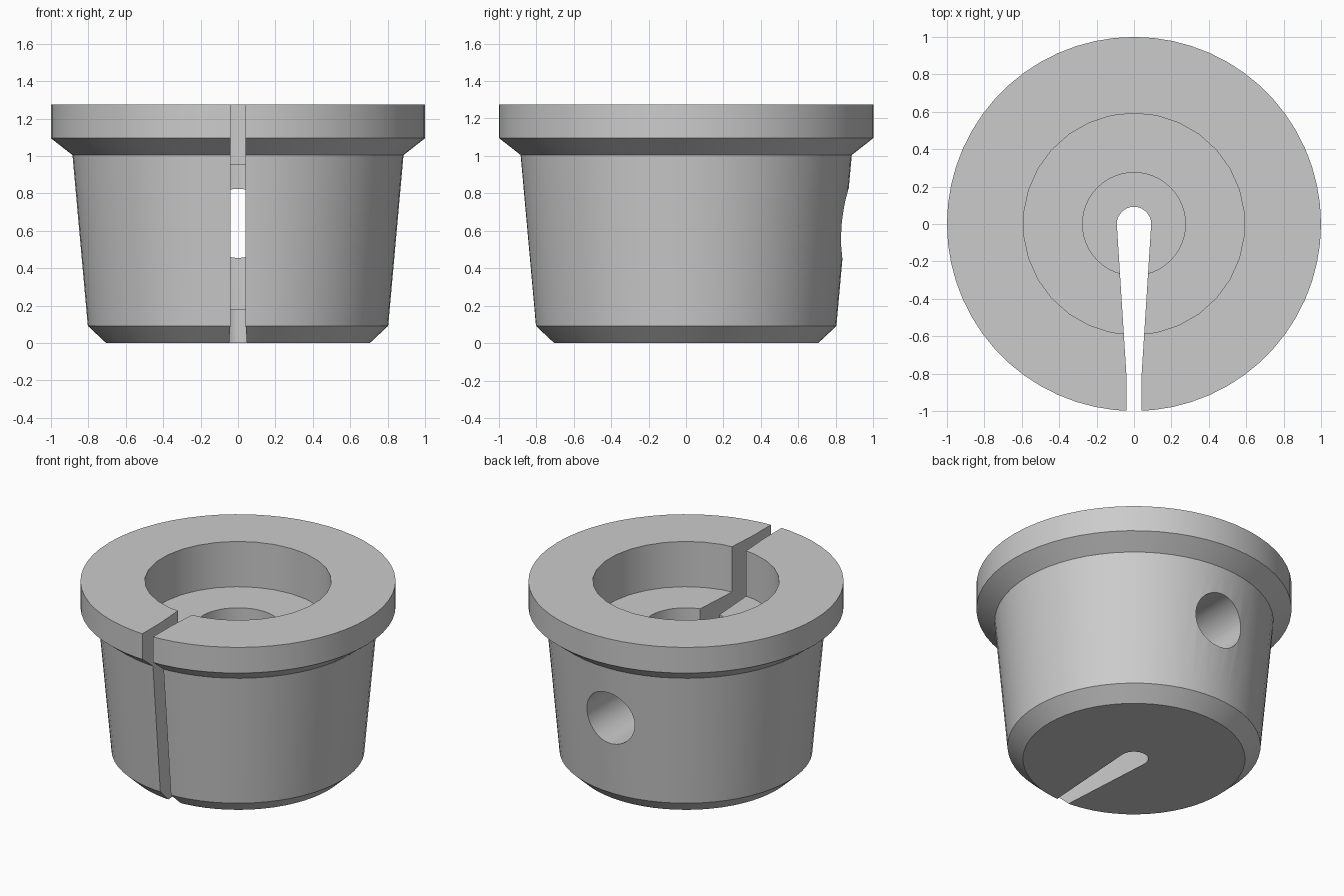
import bpy, bmesh, math
from mathutils import Matrix

old = bpy.data.objects.get("Cube")
if old:
    bpy.data.objects.remove(old, do_unlink=True)

grey = bpy.data.materials.new("plain_grey")
grey.use_nodes = True
colour = (0.6, 0.6, 0.6, 1)
grey.diffuse_color = colour
grey.node_tree.nodes["Principled BSDF"].inputs["Base Color"].default_value = colour


def add_object(name, bm):
    bmesh.ops.recalc_face_normals(bm, faces=bm.faces)
    mesh = bpy.data.meshes.new(name)
    bm.to_mesh(mesh)
    bm.free()
    mesh.materials.append(grey)
    obj = bpy.data.objects.new(name, mesh)
    bpy.context.collection.objects.link(obj)
    return obj


def lathe(name, profile, sides):
    """Solid of revolution about z from (radius, height) points, with flat caps."""
    bm = bmesh.new()
    rings = []
    for r, z in profile:
        angles = [math.tau * i / sides + math.pi / 2 for i in range(sides)]
        rings.append([bm.verts.new((r * math.cos(a), r * math.sin(a), z)) for a in angles])
    for low, high in zip(rings, rings[1:]):
        for i in range(sides):
            j = (i + 1) % sides
            bm.faces.new((low[i], low[j], high[j], high[i]))
    bm.faces.new(rings[0])
    bm.faces.new(rings[-1])
    return add_object(name, bm)


# Tapered body with a chamfered foot and a rim flange
body = lathe("tapered_bushing",
             [(0.705, 0), (0.803, 0.092), (0.885, 1.005), (1, 1.095), (1, 1.275)], 60)

# Stepped bore from the top
wide_bore = lathe("wide_bore_cutter", [(0.592, 0.958), (0.592, 1.5)], 30)
narrow_bore = lathe("narrow_bore_cutter", [(0.275, 0.18), (0.275, 1.2)], 48)

# Round hole through the back wall
back_hole = lathe("back_hole_cutter", [(0.185, 0.1), (0.185, 1.2)], 48)
back_hole.data.transform(Matrix.Translation((0, 0, 0.64)) @ Matrix.Rotation(-math.pi / 2, 4, "X"))

# Front slot: rounded at the centre, narrowing towards the front
slot_r = 0.092
outline = [(slot_r * math.cos(math.pi * i / 16), slot_r * math.sin(math.pi * i / 16))
           for i in range(17)]
outline += [(-0.041, -0.8), (-0.041, -1.2), (0.041, -1.2), (0.041, -0.8)]
bm = bmesh.new()
face = bm.faces.new([bm.verts.new((x, y, -0.2)) for x, y in outline])
top = bmesh.ops.extrude_face_region(bm, geom=[face])["geom"]
bmesh.ops.translate(bm, vec=(0, 0, 1.8),
                    verts=[v for v in top if isinstance(v, bmesh.types.BMVert)])
slot = add_object("slot_cutter", bm)

# Cut everything out of the body, then discard the cutters
bpy.context.view_layer.objects.active = body
body.select_set(True)
for cutter in (wide_bore, narrow_bore, back_hole, slot):
    mod = body.modifiers.new(cutter.name, "BOOLEAN")
    mod.operation = "DIFFERENCE"
    mod.solver = "EXACT"
    mod.object = cutter
    bpy.ops.object.modifier_apply(modifier=mod.name)
    bpy.data.objects.remove(cutter, do_unlink=True)

bpy.ops.object.shade_smooth_by_angle(angle=math.radians(25))
